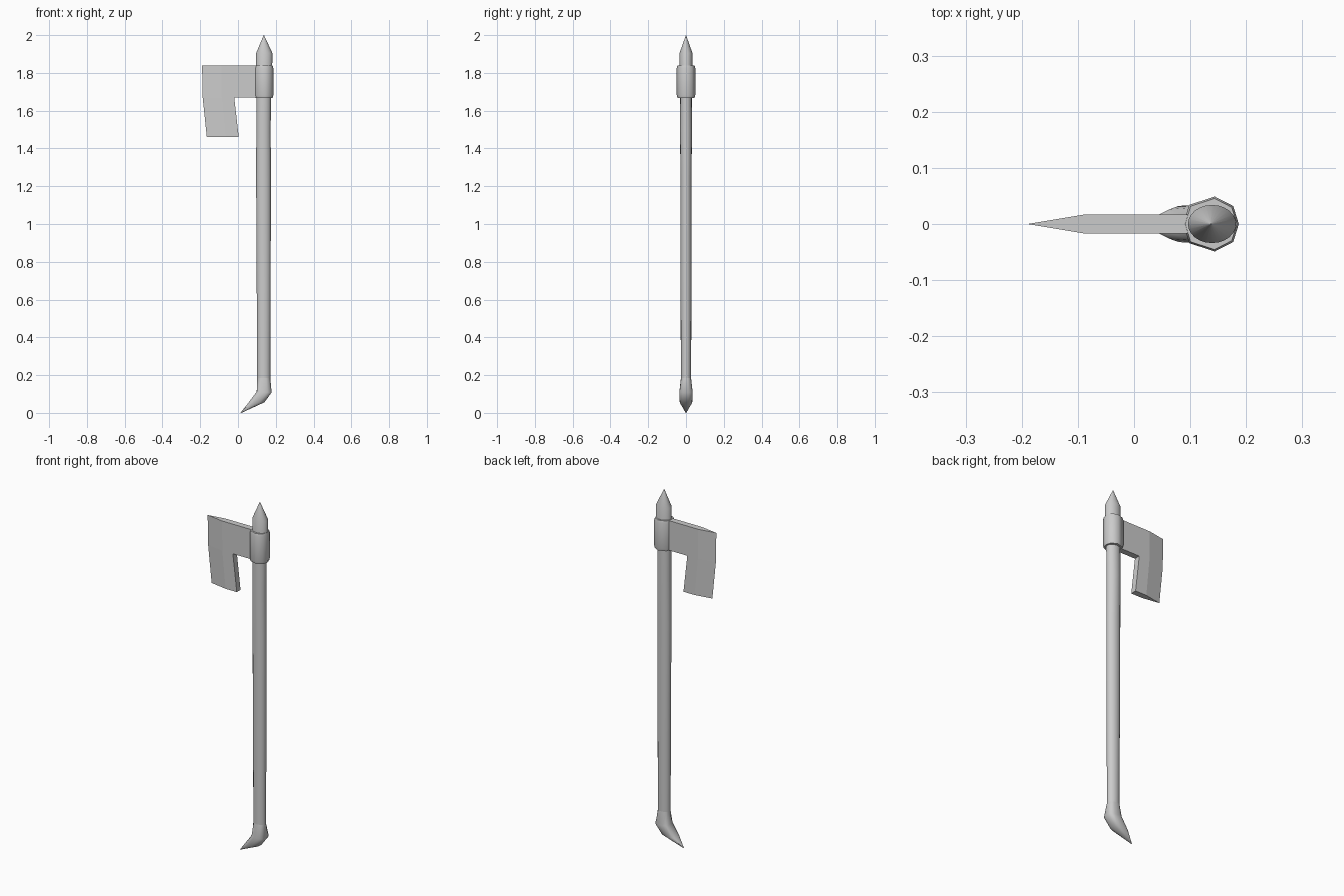
import bpy, bmesh
from math import cos, sin, pi, radians

if "Cube" in bpy.data.objects:
    bpy.data.objects.remove(bpy.data.objects["Cube"])


def finish(name, bm, smooth=None):
    bmesh.ops.remove_doubles(bm, verts=bm.verts, dist=0.0001)
    bmesh.ops.recalc_face_normals(bm, faces=bm.faces)
    mesh = bpy.data.meshes.new(name)
    bm.to_mesh(mesh)
    bm.free()
    obj = bpy.data.objects.new(name, mesh)
    bpy.context.collection.objects.link(obj)
    if smooth:
        bpy.ops.object.select_all(action='DESELECT')
        obj.select_set(True)
        bpy.context.view_layer.objects.active = obj
        bpy.ops.object.shade_smooth_by_angle(angle=radians(smooth))
    return obj


def loft(name, rings, sides=16, smooth=40):
    """Rings: left x, left z, right x, right z, half depth, squareness."""
    bm = bmesh.new()
    loops = []
    for xl, zl, xr, zr, ry, power in rings:
        loop = []
        for i in range(sides):
            a = 2 * pi * i / sides
            c, s = cos(a), sin(a)
            k = (abs(c) ** power + abs(s) ** power) ** (-1 / power)
            t = (c * k + 1) / 2
            loop.append(bm.verts.new((xl + (xr - xl) * t, s * k * ry, zl + (zr - zl) * t)))
        loops.append(loop)
    for a, b in zip(loops, loops[1:]):
        for i in range(sides):
            j = (i + 1) % sides
            bm.faces.new((a[i], a[j], b[j], b[i]))
    bm.faces.new(loops[0])
    bm.faces.new(loops[-1])
    return finish(name, bm, smooth)


# Long oval shaft
loft("shaft", [(0.101, 0.18, 0.171, 0.18, 0.027, 2),
               (0.099, 0.70, 0.173, 0.70, 0.029, 2),
               (0.096, 1.25, 0.174, 1.25, 0.029, 2),
               (0.097, 1.50, 0.173, 1.50, 0.032, 2),
               (0.097, 1.75, 0.175, 1.75, 0.030, 2)])

# Pointed tip above the collar
loft("top_spike", [(0.096, 1.75, 0.180, 1.75, 0.033, 2),
                   (0.096, 1.905, 0.182, 1.905, 0.034, 2),
                   (0.1365, 2.0, 0.1375, 2.0, 0.0005, 2)], sides=24, smooth=30)

# Hooked foot, swept to the left
loft("hooked_foot", [(0.013, 0.0, 0.018, 0.0, 0.001, 2),
                     (0.054, 0.052, 0.140, 0.056, 0.033, 3),
                     (0.099, 0.112, 0.178, 0.108, 0.035, 4),
                     (0.101, 0.185, 0.171, 0.185, 0.027, 2)], smooth=50)

# Eight-sided collar with softened rims
bm = bmesh.new()
half = [(0.187, 0), (0.177, 0.032), (0.144, 0.049), (0.098, 0.034), (0.088, 0)]
outline = half + [(x, -y) for x, y in half[-2:0:-1]]
levels = [(1.668, 0.93), (1.682, 1), (1.825, 1), (1.839, 0.93)]
loops = [[bm.verts.new((0.137 + (x - 0.137) * s, y * s, z)) for x, y in outline]
         for z, s in levels]
for a, b in zip(loops, loops[1:]):
    for i in range(8):
        j = (i + 1) % 8
        bm.faces.new((a[i], a[j], b[j], b[i]))
bm.faces.new(loops[0])
bm.faces.new(loops[-1])
finish("collar", bm, 60)

# Bearded blade: each row is cutting edge, bevel line and back, at one height
bm = bmesh.new()
rows = [((-0.190, 1.838), (-0.088, 1.838), (-0.020, 1.838), (0.110, 1.838)),
        ((-0.187, 1.670), (-0.086, 1.670), (-0.020, 1.670), (0.110, 1.670)),
        ((-0.165, 1.460), (-0.066, 1.460), (0.004, 1.460))]
for side in (1, -1):
    for upper, lower in zip(rows, rows[1:]):
        for i in range(len(lower) - 1):
            quad = (upper[i], upper[i + 1], lower[i + 1], lower[i])
            bm.faces.new([bm.verts.new((x, 0 if x < -0.15 else side * 0.017, z))
                          for x, z in quad])
bmesh.ops.remove_doubles(bm, verts=bm.verts, dist=0.0001)
bmesh.ops.holes_fill(bm, edges=[e for e in bm.edges if e.is_boundary], sides=0)
rim = [(p, q) for p, q in zip(rows[0], rows[0][1:])]
rim += [(rows[0][3], rows[1][3]), (rows[1][3], rows[1][2]), (rows[1][2], rows[2][2])]
rim += [(p, q) for p, q in zip(rows[2], rows[2][1:])]
# Replace any filled rim by explicit strips joining both faces
bmesh.ops.delete(bm, geom=[f for f in bm.faces
                           if min(v.co.y for v in f.verts) * max(v.co.y for v in f.verts) < 0],
                 context='FACES_ONLY')
for (x1, z1), (x2, z2) in rim:
    corners = [(x1, 0.017, z1), (x2, 0.017, z2), (x2, -0.017, z2), (x1, -0.017, z1)]
    if x1 < -0.15:
        corners = [(x1, 0, z1)] + corners[1:3]
    bm.faces.new([bm.verts.new(c) for c in corners])
finish("axe_blade", bm)
